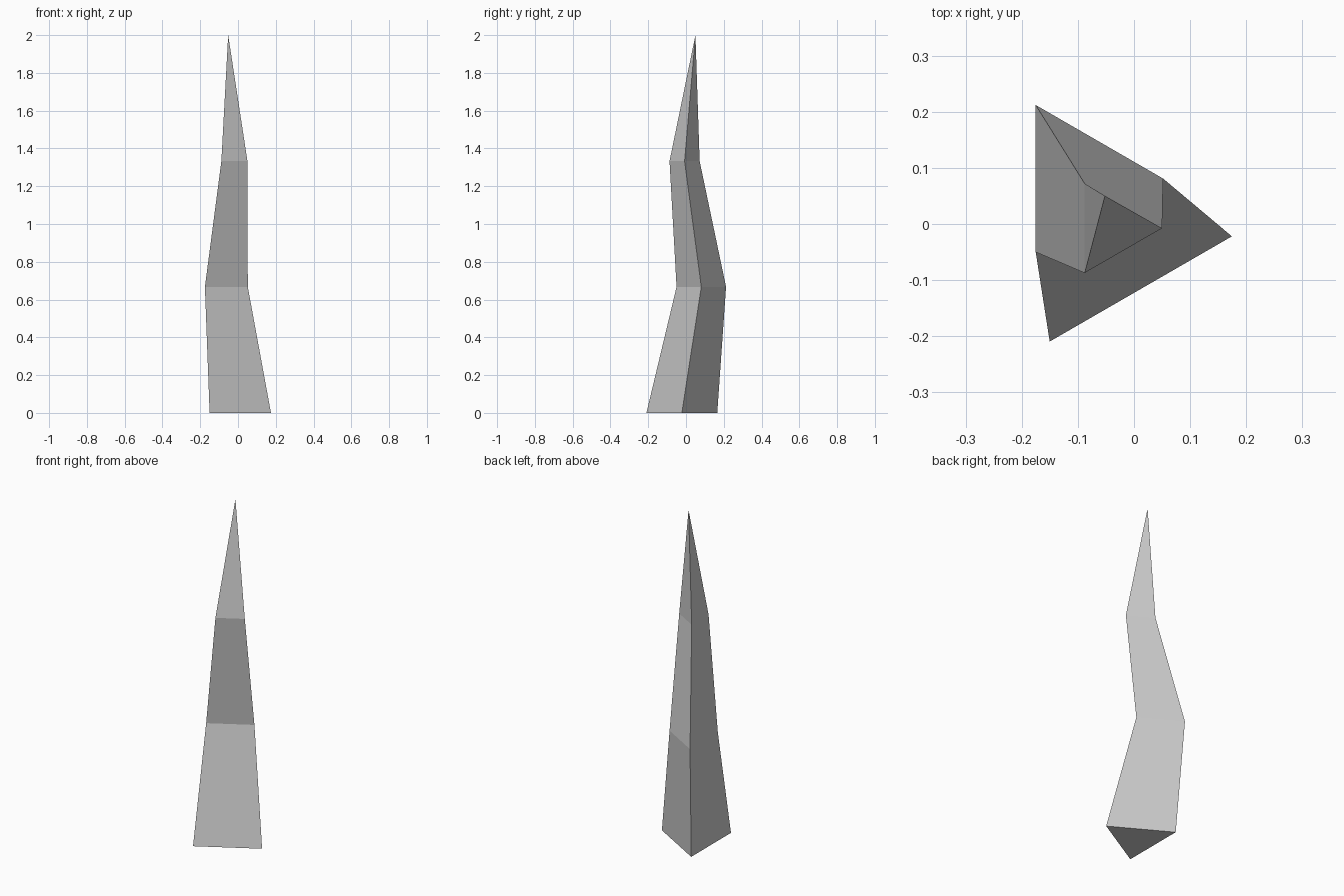
import bpy, bmesh
from math import cos, sin, tau

if "Cube" in bpy.data.objects:
    bpy.data.objects.remove(bpy.data.objects["Cube"])

SIDES = 3
# Bent centre line of the spike: centre x, centre y, height, radius
SECTIONS = [(-0.042, -0.022, 0.0, 0.2165),
            (-0.0995, 0.081, 0.667, 0.1513),
            (-0.042, -0.0075, 1.333, 0.092)]
TIP = (-0.052, 0.05, 2.0)

bm = bmesh.new()


def ring(x, y, z, r):
    return [bm.verts.new((x + r * cos(tau * i / SIDES),
                          y + r * sin(tau * i / SIDES), z)) for i in range(SIDES)]


# Tapering three-sided shaft
rings = [ring(*s) for s in SECTIONS]
for low, high in zip(rings, rings[1:]):
    for i in range(SIDES):
        j = (i + 1) % SIDES
        bm.faces.new((low[i], low[j], high[j], high[i]))

# Pointed tip and flat base
tip = bm.verts.new(TIP)
for i in range(SIDES):
    bm.faces.new((rings[-1][i], rings[-1][(i + 1) % SIDES], tip))
bm.faces.new(rings[0][::-1])

mesh = bpy.data.meshes.new("bent_spike")
bm.to_mesh(mesh)
bm.free()
bpy.context.collection.objects.link(bpy.data.objects.new("bent_spike", mesh))
